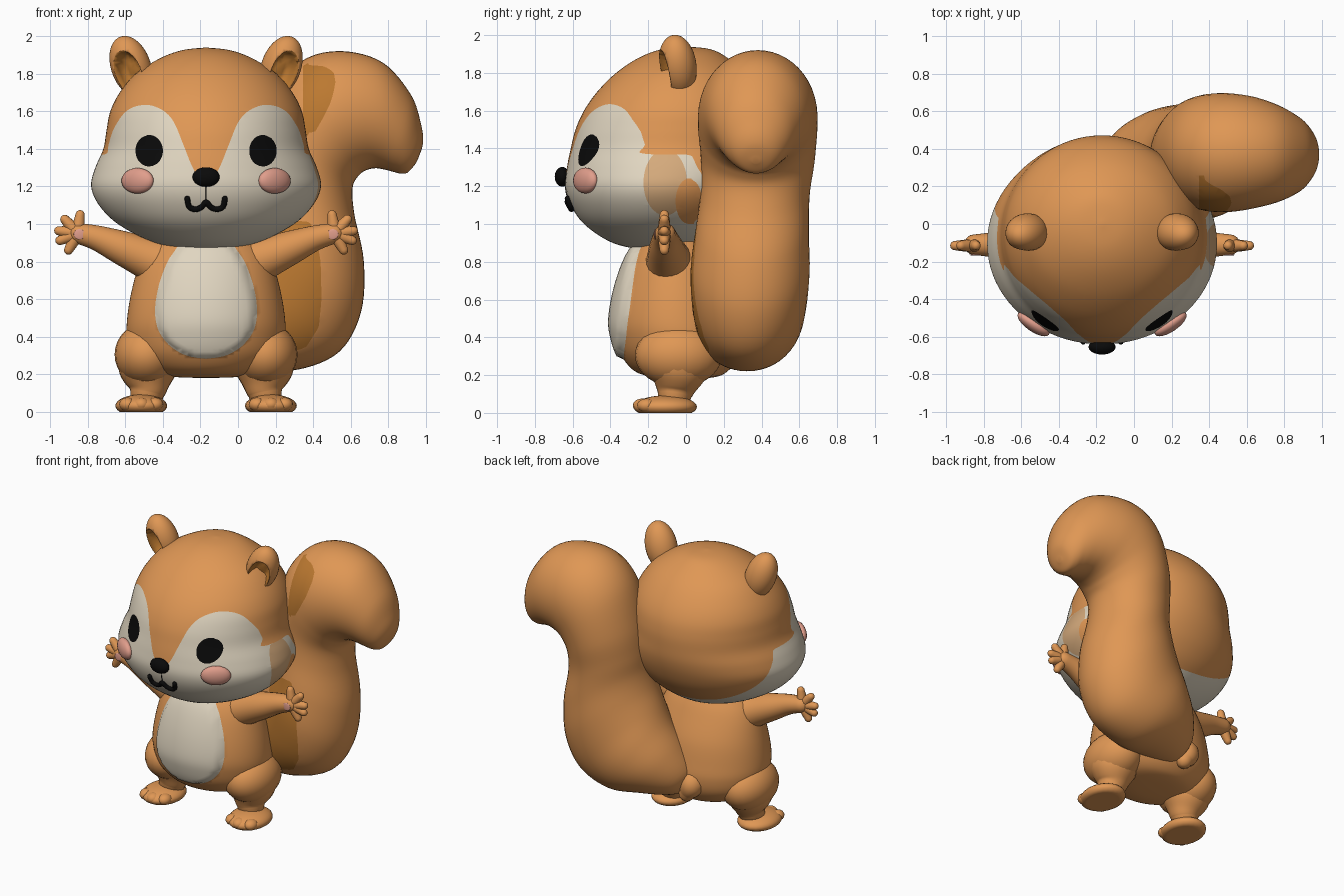
import bpy, bmesh, math
from mathutils import Vector, Matrix, Euler
from mathutils.bvhtree import BVHTree

cube = bpy.data.objects.get("Cube")
if cube:
    bpy.data.objects.remove(cube, do_unlink=True)

CX = -0.17  # symmetry axis of head and body


def material(name, rgb):
    m = bpy.data.materials.new(name)
    m.use_nodes = True
    m.diffuse_color = (*rgb, 1)
    m.node_tree.nodes["Principled BSDF"].inputs["Base Color"].default_value = (*rgb, 1)
    return m


FUR = material("orange_fur", (0.74, 0.31, 0.09))
CREAM = material("cream_fur", (0.75, 0.67, 0.53))
DARK = material("dark_orange", (0.50, 0.19, 0.03))
TAN = material("tan_fur", (0.66, 0.40, 0.20))
BLACK = material("black", (0.003, 0.003, 0.003))
PINK = material("pink", (0.75, 0.34, 0.26))


def finish(bm, name, *mats):
    bmesh.ops.recalc_face_normals(bm, faces=bm.faces[:])
    for f in bm.faces:
        f.smooth = True
    me = bpy.data.meshes.new(name)
    bm.to_mesh(me)
    for m in mats:
        me.materials.append(m)
    ob = bpy.data.objects.new(name, me)
    bpy.context.collection.objects.link(ob)


def spline(rows, n):
    """Catmull-Rom through rows of any width, n steps per span."""
    out = []
    for i in range(len(rows) - 1):
        a, b, c, d = (rows[min(max(i + k, 0), len(rows) - 1)] for k in (-1, 0, 1, 2))
        for j in range(n):
            t = j / n
            out.append([0.5 * (2 * q + (r - p) * t + (2 * p - 5 * q + 4 * r - s) * t * t
                               + (3 * q - p - 3 * r + s) * t ** 3)
                        for p, q, r, s in zip(a, b, c, d)])
    return out + [list(rows[-1])]


def lerp(table, v):
    for (a, p), (b, q) in zip(table, table[1:]):
        if v <= b:
            return p + (q - p) * max(0, v - a) / (b - a)
    return table[-1][1]


def ring(center, u, v, sides):
    angles = [math.tau * i / sides for i in range(sides)]
    return [center + u * math.cos(a) + v * math.sin(a) for a in angles]


def loft(rings):
    bm = bmesh.new()
    loops = [[bm.verts.new(p) for p in r] for r in rings]
    n = len(loops[0])
    for a, b in zip(loops, loops[1:]):
        for i in range(n):
            j = (i + 1) % n
            bm.faces.new((a[i], a[j], b[j], b[i]))
    bm.faces.new(loops[0])
    bm.faces.new(loops[-1])
    bmesh.ops.remove_doubles(bm, verts=bm.verts[:], dist=1e-4)
    return bm


def stack(rows, sides=80, n=5):
    """Horizontal rings from rows of (height, half width, front y, back y)."""
    return loft([ring(Vector((CX, (f + b) / 2, z)), Vector((0, (f - b) / 2, 0)), Vector((w, 0, 0)), sides)
                 for z, w, f, b in spline(rows, n)])


def tube(rows, sides=20, n=5):
    """Round tube through rows of (x, y, z, radius), with rounded ends."""
    pts = spline(rows, n)
    ps = [Vector(p[:3]) for p in pts]
    rs = [p[3] for p in pts]
    ts = [(ps[min(i + 1, len(ps) - 1)] - ps[max(i - 1, 0)]).normalized() for i in range(len(ps))]
    arcs = [math.radians(a) for a in (85, 65, 45, 22)]
    first = [(ps[0] - ts[0] * rs[0] * math.sin(a), rs[0] * math.cos(a), ts[0]) for a in arcs]
    last = [(ps[-1] + ts[-1] * rs[-1] * math.sin(a), rs[-1] * math.cos(a), ts[-1]) for a in arcs[::-1]]
    side = ts[0].orthogonal().normalized()
    rings = []
    for p, r, t in first + list(zip(ps, rs, ts)) + last:
        side = (side - t * side.dot(t)).normalized()
        rings.append(ring(p, side * r, t.cross(side) * r, sides))
    return loft(rings)


def ball(center, radii, rot=(0, 0, 0), seg=24):
    bm = bmesh.new()
    mat = Matrix.LocRotScale(Vector(center), Euler(rot), Vector(radii))
    bmesh.ops.create_uvsphere(bm, u_segments=seg, v_segments=seg * 2 // 3, radius=1, matrix=mat)
    return bm


def paint(bm, inside, index):
    """Cut the mesh along inside(p) = 0 and colour the positive side."""
    bmesh.ops.triangulate(bm, faces=bm.faces[:])
    cuts = []
    for e in bm.edges[:]:
        a, b = e.verts
        fa = inside(a.co) > 0
        if fa == (inside(b.co) > 0):
            continue
        lo, hi = 0.0, 1.0
        for _ in range(14):
            m = (lo + hi) / 2
            if (inside(a.co.lerp(b.co, m)) > 0) == fa:
                lo = m
            else:
                hi = m
        cuts.append(bmesh.utils.edge_split(e, a, min(max(lo, 0.01), 0.99))[1])
    bmesh.ops.connect_verts(bm, verts=cuts)
    for f in bm.faces:
        if inside(f.calc_center_median()) > 0:
            f.material_index = index


def ellipse(x, z, rx, rz):
    return lambda px, pz: 1 - ((px - x) / rx) ** 2 - ((pz - z) / rz) ** 2


# Head with cream mask, side patches and eyes
head = stack([(.86, 0, -.12, -.12), (.872, .15, -.28, .04), (.91, .30, -.41, .18), (1.0, .47, -.54, .30),
              (1.1, .57, -.61, .38), (1.2, .612, -.64, .43), (1.3, .59, -.63, .46), (1.4, .547, -.61, .47),
              (1.5, .53, -.585, .47), (1.6, .51, -.54, .45), (1.7, .46, -.47, .40), (1.8, .375, -.37, .32),
              (1.88, .25, -.25, .22), (1.925, .13, -.13, .13), (1.94, 0, 0, 0)])
BROW = spline([(0, 1.25), (.06, 1.28), (.12, 1.42), (.17, 1.54), (.23, 1.605), (.32, 1.635),
               (.42, 1.605), (.49, 1.51), (.52, 1.42), (.54, 1.37), (.7, 1.37)], 4)
REAR = [(.86, .35), (1.0, .25), (1.3, .06), (1.365, .03), (1.38, -.2), (2, -.2)]
tan_patch = ellipse(-.11, 1.22, .115, .175)
fur_patch = ellipse(.015, 1.12, .07, .12)
eye = ellipse(.303, 1.39, .073, .084)
paint(head, lambda p: min(lerp(BROW, abs(p.x - CX)) - p.z, lerp(REAR, p.z) - p.y), 1)
paint(head, lambda p: min(tan_patch(p.y, p.z), 1.368 - p.z) if p.x > 0 else -1, 2)
paint(head, lambda p: fur_patch(p.y, p.z) if p.x > 0 else -1, 0)
paint(head, lambda p: eye(abs(p.x - CX), p.z) if p.y < -.1 else -1, 3)
surface = BVHTree.FromBMesh(head)
finish(head, "head", FUR, CREAM, TAN, BLACK)


def face_point(dx, z, lift=0.0):
    return surface.ray_cast(Vector((CX + dx, -2, z)), Vector((0, 1, 0)))[0] - Vector((0, lift, 0))


# Nose and mouth
finish(ball((CX, -.655, 1.25), (.072, .04, .052)), "nose", BLACK)
half = [(.1, 1.135), (.09, 1.092), (.055, 1.078), (.022, 1.092), (0, 1.118)]
smile = [(-x, z) for x, z in half] + half[-2::-1]
finish(tube([(*face_point(x, z, .01), .015) for x, z in smile], 10, 3), "mouth", BLACK)
finish(tube([(*face_point(0, z), .003) for z in (1.12, 1.16, 1.21)], 8, 2), "lip_line", BLACK)

# Torso with raised cream belly
torso = stack([(.18, 0, -.03, -.03), (.187, .18, -.16, .14), (.22, .3, -.27, .22), (.3, .39, -.34, .28),
               (.4, .42, -.375, .3), (.5, .42, -.385, .29), (.65, .395, -.36, .26), (.8, .35, -.31, .2),
               (.9, .28, -.25, .15), (1.0, .15, -.15, .08), (1.02, 0, -.03, -.03)])
BELLY = spline([(.28, -.02), (.295, .09), (.33, .165), (.38, .22), (.45, .26), (.55, .272), (.68, .25),
                (.8, .205), (.86, .165), (1.0, .08)], 3)
belly = lambda p: lerp(BELLY, p.z) - abs(p.x - CX) if p.y < 0 else -1
paint(torso, belly, 1)
for v in torso.verts:
    v.co.y -= .027 * min(1, max(0, belly(v.co) / .03))
finish(torso, "torso", FUR, CREAM)

# Tail from cross sections: right edge x z, left edge x z, middle y, half depth
sections = [(-.18, .29, -.2, .33, .24, .02), (-.1, .25, -.22, .44, .26, .13), (.1, .235, -.15, .6, .3, .23),
            (.32, .225, -.06, .75, .33, .28), (.54, .32, 0, .88, .335, .305), (.655, .53, .05, 1.0, .34, .315),
            (.67, .8, .08, 1.12, .35, .3), (.62, 1.05, .09, 1.26, .365, .29), (.61, 1.19, .12, 1.46, .38, .3),
            (.64, 1.255, .21, 1.73, .38, .315), (.68, 1.285, .36, 1.88, .38, .315),
            (.73, 1.297, .56, 1.92, .38, .295), (.78, 1.29, .77, 1.86, .375, .255),
            (.83, 1.277, .92, 1.69, .37, .2), (.87, 1.268, .975, 1.53, .37, .145),
            (.905, 1.275, .985, 1.43, .37, .09), (.945, 1.32, .96, 1.35, .37, .02)]
rings = []
for rx, rz, lx, lz, y, depth in spline(sections, 6):
    right, left = Vector((rx, y, rz)), Vector((lx, y, lz))
    rings.append(ring((right + left) / 2, (right - left) / 2, Vector((0, depth, 0)), 48))
tail = loft(rings)
# right edge of the dark patches at each height
SHADE = [(.3, .2), (.34, .36), (.45, .43), (.6, .445), (.8, .44), (.92, .42), (1.01, .385), (1.03, .2),
         (1.47, .2), (1.49, .41), (1.56, .45), (1.65, .495), (1.75, .52), (1.81, .51), (1.84, .46), (1.86, .2)]
paint(tail, lambda p: min(lerp(SHADE, p.z) - p.x, p.x - (.2 if p.z < 1.2 else .345)) if p.y < .3 else -1, 1)
finish(tail, "tail", FUR, DARK)
finish(tube([(-.2, .2, .42, .06), (-.23, .26, .35, .085), (-.2, .275, .28, .055)]), "tail_root", FUR)

for s, side in ((1, "left"), (-1, "right")):
    def at(dx, y, z):
        return (CX + s * dx, y, z)

    # Ear with a hollow front
    ear = ball((0, 0, 0), (.107, .1, .17), seg=32)
    hollow = ellipse(0, -.015, .072, .12)
    paint(ear, lambda p: hollow(p.x, p.z) if p.y < 0 else -1, 1)
    for v in ear.verts:
        depth = hollow(v.co.x, v.co.z)
        if v.co.y < 0 and depth > 0:
            v.co.y += .11 * min(1, depth * 1.6)
    ear.transform(Matrix.LocRotScale(Vector(at(.4, -.045, 1.838)), Euler((.22, s * .28, s * .35)), None))
    finish(ear, side + "_ear", FUR, DARK)

    # Cheek
    finish(ball(face_point(s * .365, 1.23), (.1, .04, .068), (0, 0, s * .6)), side + "_cheek", PINK)

    # Arm, fingers and palm pad
    arm = [(.2, -.08, .775, .145), (.33, -.095, .825, .112), (.46, -.105, .878, .09),
           (.58, -.11, .925, .068), (.68, -.11, .95, .055)]
    finish(tube([(*at(*r[:3]), r[3]) for r in arm]), side + "_arm", FUR)
    for k, angle in enumerate((-62, -22, 8, 48, 98)):
        a = math.radians(angle)
        ray = [(*at(.685 + d * math.cos(a), -.115, .95 + d * math.sin(a)), r)
               for d, r in ((.01, .036), (.06, .031), (.1, .025))]
        finish(tube(ray, 12, 3), f"{side}_finger_{k + 1}", FUR)
    finish(ball(at(.675, -.164, .945), (.03, .005, .028)), side + "_palm_pad", PINK)

    # Leg, foot and toes
    finish(ball(at(.315, -.04, .305), (.172, .23, .17)), side + "_thigh", FUR)
    shin = [(.31, -.04, .27, .165), (.31, -.045, .2, .15), (.31, -.055, .13, .108), (.315, -.06, .095, .09)]
    finish(tube([(*at(*r[:3]), r[3]) for r in shin]), side + "_shin", FUR)
    foot = ball(at(.345, -.11, .032), (.138, .168, .06))
    for v in foot.verts:
        v.co.z = max(v.co.z, 0)
    finish(foot, side + "_foot", FUR)
    for k, dx in enumerate((.272, .345, .418)):
        y = -.23 if k == 1 else -.207
        finish(ball(at(dx, y, .039), (.045, .052, .037), seg=16), f"{side}_toe_{k + 1}", FUR)
